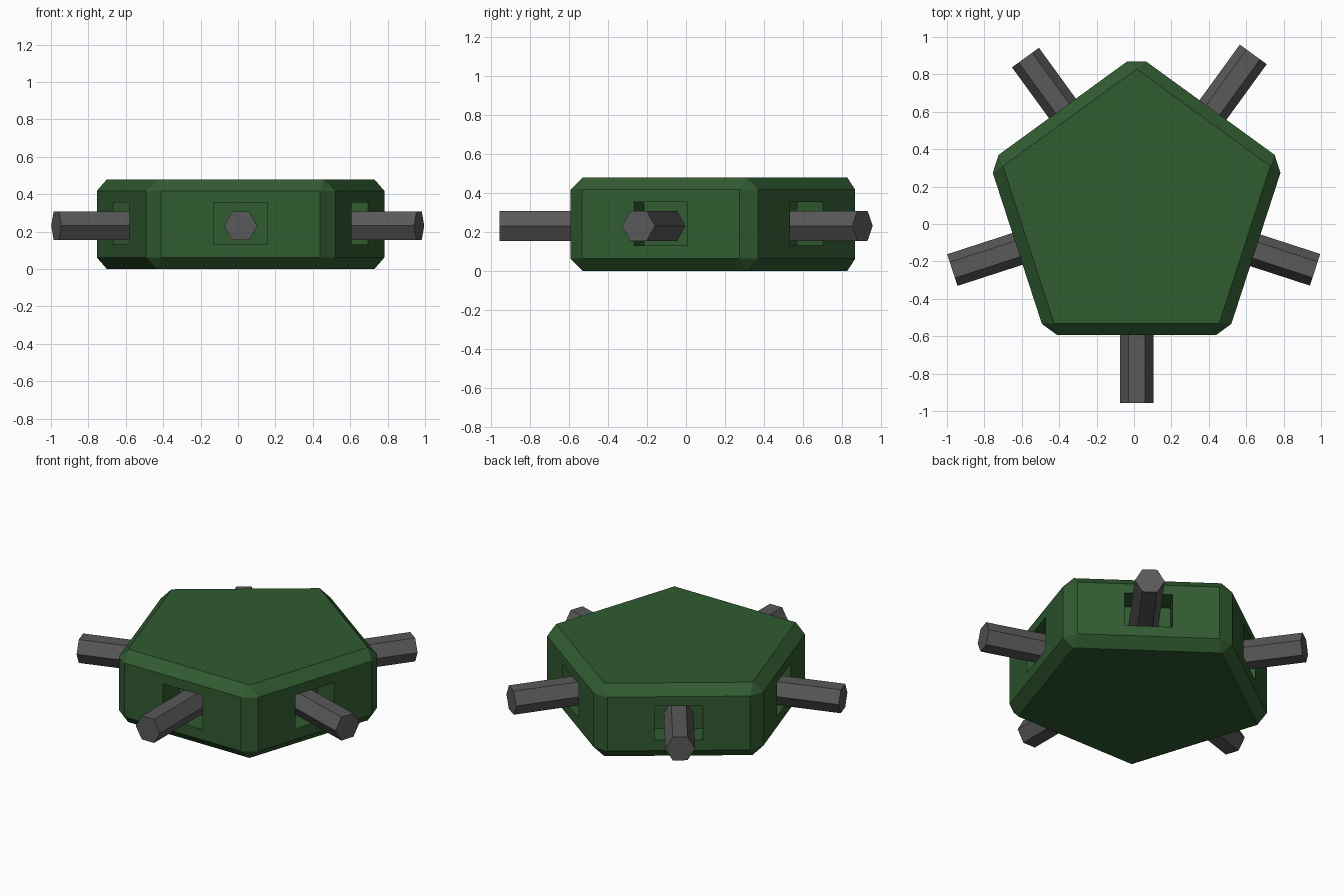
import bpy
import bmesh
from math import radians
from mathutils import Matrix, Vector

if "Cube" in bpy.data.objects:
    bpy.data.objects.remove(bpy.data.objects["Cube"])

CENTRE = Vector((0.014, 0.077, 0))
RADIUS, APOTHEM, HEIGHT = 0.829, 0.671, 0.48


def material(name, colour):
    mat = bpy.data.materials.new(name)
    mat.use_nodes = True
    mat.diffuse_color = (*colour, 1)
    bsdf = mat.node_tree.nodes["Principled BSDF"]
    bsdf.inputs["Base Color"].default_value = (*colour, 1)
    return mat


def make_object(name, bm, mat=None):
    mesh = bpy.data.meshes.new(name)
    bm.to_mesh(mesh)
    bm.free()
    obj = bpy.data.objects.new(name, mesh)
    bpy.context.collection.objects.link(obj)
    if mat:
        mesh.materials.append(mat)
    return obj


def facing(angle, z):
    """Frame at the centre whose local x points outwards at the given angle."""
    return Matrix.Translation(CENTRE + Vector((0, 0, z))) @ Matrix.Rotation(radians(angle), 4, "Z")


green = material("dark green", (0.03, 0.105, 0.03))
grey = material("gunmetal grey", (0.1, 0.1, 0.1))

# Five-sided body with every edge chamfered
bm = bmesh.new()
bmesh.ops.create_cone(bm, cap_ends=True, segments=5, radius1=RADIUS, radius2=RADIUS, depth=HEIGHT,
                      matrix=facing(0, HEIGHT / 2))
# Turn the first corner to the back
first = max(bm.verts, key=lambda v: (v.co - CENTRE).normalized().y)
aim = (first.co - CENTRE).to_2d().angle_signed(Vector((0, 1)))
bmesh.ops.rotate(bm, verts=bm.verts, cent=CENTRE, matrix=Matrix.Rotation(-aim, 3, "Z"))
bmesh.ops.bevel(bm, geom=bm.edges[:], offset=0.0625, segments=1, affect="EDGES")
body = make_object("bunker_body", bm, green)

# Recessed gun ports, one in each wall
bm = bmesh.new()
for i in range(5):
    port = facing(-90 + 72 * i, 0.243) @ Matrix.Translation((APOTHEM, 0, 0))
    bmesh.ops.create_cube(bm, size=1, matrix=port @ Matrix.Diagonal((0.33, 0.288, 0.224, 1)))
cutter = make_object("port_cutter", bm)
cutter.hide_render = True
cut = body.modifiers.new("ports", "BOOLEAN")
cut.operation, cut.solver, cut.object = "DIFFERENCE", "EXACT", cutter
bpy.context.view_layer.objects.active = body
bpy.ops.object.modifier_apply(modifier=cut.name)
bpy.data.objects.remove(cutter)

# Six-sided barrels: name, angle, reach from the centre, sideways shift
barrels = [("front", -90, 1.034, 0), ("front_left", -18, 1.007, -0.011),
           ("back_left", 54, 1.038, -0.017), ("back_right", 126, 1.007, 0.003),
           ("front_right", 198, 1.037, 0.003)]
START = 0.47
for name, angle, reach, shift in barrels:
    bm = bmesh.new()
    lie = (facing(angle, 0.232) @ Matrix.Translation(((START + reach) / 2, shift, 0))
           @ Matrix.Rotation(radians(90), 4, "Y") @ Matrix.Rotation(radians(90), 4, "Z"))
    bmesh.ops.create_cone(bm, cap_ends=True, segments=6, radius1=0.089, radius2=0.089,
                          depth=reach - START)
    # Keep the top of the barrel flat, with corners at its sides
    corner = bm.verts[:][0].co.to_2d()
    turn = corner.angle_signed(Vector((1, 0)))
    bmesh.ops.rotate(bm, verts=bm.verts, matrix=Matrix.Rotation(-turn, 3, "Z"))
    bmesh.ops.transform(bm, verts=bm.verts, matrix=lie)
    make_object(name + "_barrel", bm, grey)
